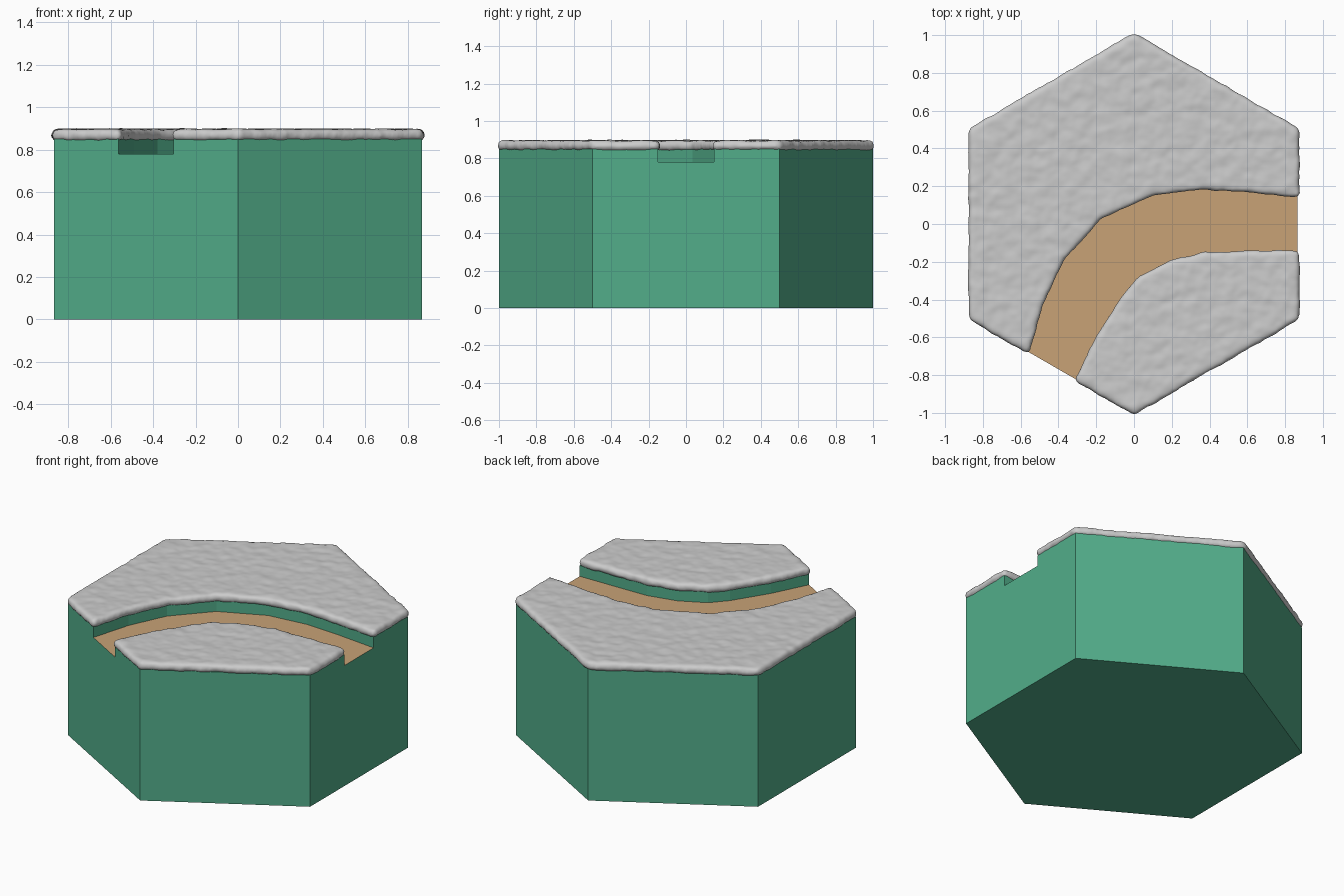
import bpy, bmesh, math
from mathutils import Vector

if "Cube" in bpy.data.objects:
    bpy.data.objects.remove(bpy.data.objects["Cube"])

BODY_TOP, FLOOR_Z = 0.85, 0.78
SNOW_BOTTOM, SNOW_TOP = 0.84, 0.896

HEX = [Vector((math.sin(math.radians(60 * i)), math.cos(math.radians(60 * i)))) for i in range(6)]

# Two banks of the curved path, from the right side to the front-left side
OUTER = [Vector(p) for p in ((.866, .15), (.6, .178), (.36, .193), (.1, .163), (-.18, .035),
                             (-.38, -.185), (-.49, -.42), (-.563, -.675))]
INNER = [Vector(p) for p in ((.866, -.15), (.39, -.157), (.2, -.2), (.04, -.28), (-.05, -.38),
                             (-.12, -.49), (-.19, -.6), (-.303, -.825))]


def material(name, color):
    mat = bpy.data.materials.new(name)
    mat.diffuse_color = (*color, 1)
    mat.use_nodes = True
    mat.node_tree.nodes["Principled BSDF"].inputs["Base Color"].default_value = mat.diffuse_color
    return mat


def prism(name, outline, z0, z1, mats=()):
    """Extrude a flat outline between two heights."""
    bm = bmesh.new()
    base = bm.faces.new([bm.verts.new((p.x, p.y, z0)) for p in outline])
    top = bmesh.ops.extrude_face_region(bm, geom=[base], use_keep_orig=True)["geom"]
    for v in top:
        if isinstance(v, bmesh.types.BMVert):
            v.co.z = z1
    bmesh.ops.recalc_face_normals(bm, faces=bm.faces)
    mesh = bpy.data.meshes.new(name)
    bm.to_mesh(mesh)
    bm.free()
    obj = bpy.data.objects.new(name, mesh)
    bpy.context.collection.objects.link(obj)
    for m in mats:
        mesh.materials.append(m)
    return obj


def grow(outline, d):
    """Offset a clockwise outline outwards with mitred corners."""
    out = []
    for i, p in enumerate(outline):
        a = (p - outline[i - 1]).normalized()
        b = (outline[(i + 1) % len(outline)] - p).normalized()
        na, nb = Vector((-a.y, a.x)), Vector((-b.y, b.x))
        out.append(p + (na + nb) * d / (1 + na.dot(nb)))
    return out


green = material("green", (0.085, 0.42, 0.255))
sand = material("sand", (0.58, 0.36, 0.18))

# Hexagonal block with the path channel cut into its top
block = prism("hex_block", HEX, 0, BODY_TOP, (green, sand))
right, left = Vector((.2, 0)), Vector((-.1, -.1732))
channel = ([OUTER[0] + right] + OUTER + [OUTER[-1] + left]
           + [INNER[-1] + left] + INNER[::-1] + [INNER[0] + right])
cutter = prism("path_cutter", channel, FLOOR_Z, 1.0, (green, sand))
cutter.hide_render = True
for f in cutter.data.polygons:
    if f.normal.z < -0.9:
        f.material_index = 1          # channel floor is sand
cut = block.modifiers.new("path", 'BOOLEAN')
cut.operation, cut.solver, cut.object = 'DIFFERENCE', 'EXACT', cutter
bpy.context.view_layer.objects.active = block
bpy.ops.object.modifier_apply(modifier=cut.name)
bpy.data.objects.remove(cutter)

# Soft, slightly lumpy snow caps on both banks
lumps = bpy.data.textures.new("snow_lumps", 'CLOUDS')
lumps.noise_scale = 0.07
caps = {
    "back_snow_cap": OUTER + [HEX[4], HEX[5], HEX[0], HEX[1]],
    "front_snow_cap": INNER[::-1] + [HEX[2], HEX[3]],
}
for name, outline in caps.items():
    cap = prism(name, grow(outline, 0.011), SNOW_BOTTOM, SNOW_TOP)
    bevel = cap.modifiers.new("round", 'BEVEL')
    bevel.width, bevel.segments = 0.026, 4
    bevel.limit_method, bevel.angle_limit = 'ANGLE', math.radians(50)
    remesh = cap.modifiers.new("remesh", 'REMESH')
    remesh.mode, remesh.voxel_size, remesh.use_smooth_shade = 'VOXEL', 0.012, True
    bump = cap.modifiers.new("lumps", 'DISPLACE')
    bump.texture, bump.strength, bump.mid_level = lumps, 0.014, 0.5
    smooth = cap.modifiers.new("smooth", 'SMOOTH')
    smooth.factor, smooth.iterations = 0.5, 2
